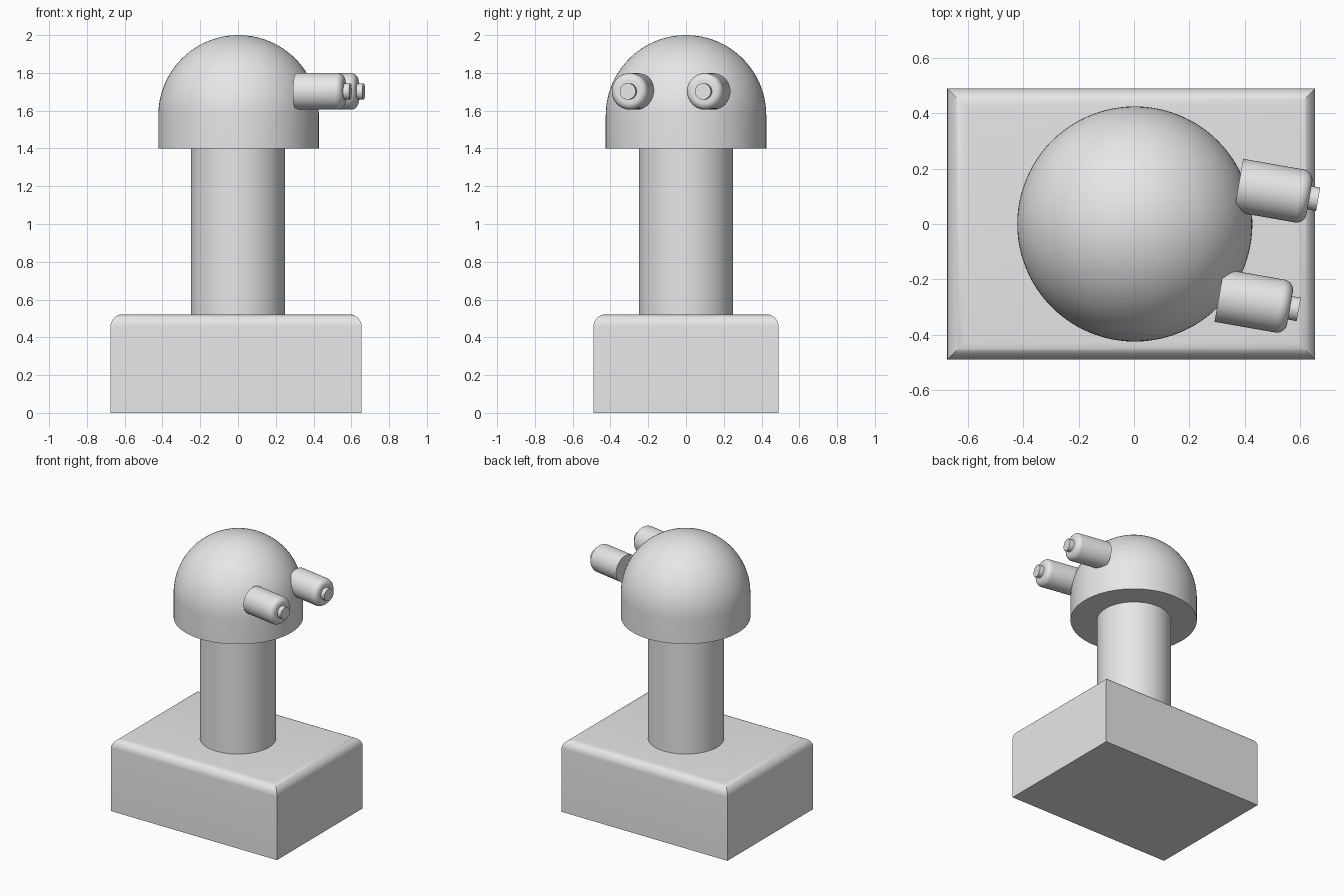
import bpy, bmesh, math
from mathutils import Matrix, Vector

if "Cube" in bpy.data.objects:
    bpy.data.objects.remove(bpy.data.objects["Cube"])

grey = bpy.data.materials.new("light_grey")
grey.diffuse_color = (0.8, 0.8, 0.8, 1)
grey.use_nodes = True
grey.node_tree.nodes["Principled BSDF"].inputs["Base Color"].default_value = grey.diffuse_color


def finish(name, bm, angle=35):
    bmesh.ops.recalc_face_normals(bm, faces=bm.faces)
    me = bpy.data.meshes.new(name)
    bm.to_mesh(me)
    bm.free()
    me.materials.append(grey)
    ob = bpy.data.objects.new(name, me)
    bpy.context.collection.objects.link(ob)
    bpy.ops.object.select_all(action='DESELECT')
    bpy.context.view_layer.objects.active = ob
    ob.select_set(True)
    bpy.ops.object.shade_smooth_by_angle(angle=math.radians(angle))
    return ob


def arc(cx, cz, r, steps):
    """Quarter arc from the outer side to the top, as (radius, height)."""
    return [(cx + r * math.cos(i / steps * math.pi / 2),
             cz + r * math.sin(i / steps * math.pi / 2)) for i in range(steps + 1)]


def lathe(name, profile, segments, matrix):
    """Spin a (radius, height) profile around z, then place it."""
    bm = bmesh.new()
    verts = [bm.verts.new((r, 0, z)) for r, z in profile]
    edges = [bm.edges.new(p) for p in zip(verts, verts[1:])]
    bmesh.ops.spin(bm, geom=verts + edges, cent=(0, 0, 0), axis=(0, 0, 1),
                   angle=2 * math.pi, steps=segments, use_duplicate=False)
    bmesh.ops.remove_doubles(bm, verts=bm.verts, dist=1e-5)
    bmesh.ops.transform(bm, matrix=matrix, verts=bm.verts)
    return finish(name, bm)


# Base block with rounded top edges
bm = bmesh.new()
bmesh.ops.create_cube(bm, size=1, matrix=Matrix.Translation((-0.01, 0, 0.26))
                      @ Matrix.Diagonal((1.33, 0.98, 0.522, 1)))
for v in bm.verts:
    v.co.z = 0 if v.co.z < 0.26 else 0.522
top_edges = [e for e in bm.edges if all(v.co.z > 0.3 for v in e.verts)]
bmesh.ops.bevel(bm, geom=top_edges, offset=0.065, segments=8, profile=0.5,
                affect='EDGES')
finish("base", bm)

# Column
lathe("column", [(0, 0.5), (0.25, 0.5), (0.25, 1.41), (0, 1.41)], 64, Matrix())

# Domed head
head_profile = [(0, 1.4), (0.425, 1.4)] + arc(0, 1.575, 0.425, 24)
lathe("head", head_profile, 96, Matrix.Translation((0.003, 0, 0)))

# Pair of eyes on the turned head
turn = Matrix.Translation((0.003, 0, 1.702)) @ Matrix.Rotation(math.radians(-10), 4, 'Z')
along_x = Matrix.Rotation(math.radians(90), 4, 'Y')
for side, y in (("left", 0.203), ("right", -0.201)):
    place = turn @ Matrix.Translation((0, y, 0)) @ along_x
    barrel = [(0, 0.345), (0.097, 0.345)] + arc(0.06, 0.568, 0.037, 8) + [(0, 0.605)]
    lathe(side + "_eye_barrel", barrel, 48, place)
    lens = [(0, 0.59), (0.043, 0.59), (0.043, 0.637), (0, 0.637)]
    lathe(side + "_eye_lens", lens, 32, place)
